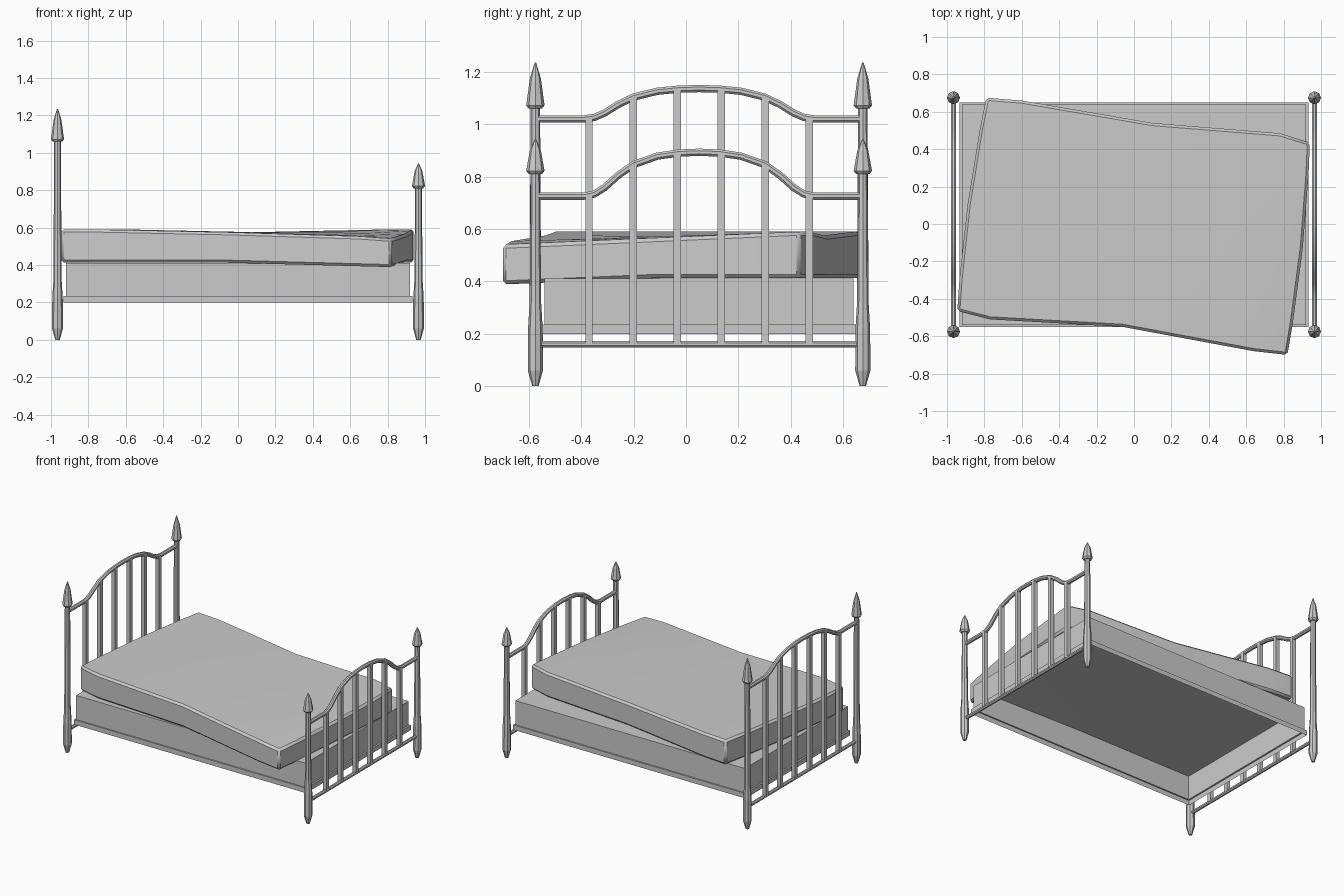
import bpy
import bmesh
from math import cos, sin, pi
from mathutils import Vector

if "Cube" in bpy.data.objects:
    bpy.data.objects.remove(bpy.data.objects["Cube"], do_unlink=True)

CY = 0.05          # middle of the frame across the bed
END_X = 0.965      # distance of head and foot ends
POST_Y = 0.625     # post offset from the frame middle

grey = bpy.data.materials.new("light_grey")
grey.use_nodes = True
grey.diffuse_color = (0.6, 0.6, 0.6, 1)
bsdf = next(n for n in grey.node_tree.nodes if n.type == 'BSDF_PRINCIPLED')
bsdf.inputs["Base Color"].default_value = (0.6, 0.6, 0.6, 1)


def finish(bm, name):
    """Turn a bmesh into a coloured object."""
    bmesh.ops.recalc_face_normals(bm, faces=bm.faces)
    mesh = bpy.data.meshes.new(name)
    bm.to_mesh(mesh)
    bm.free()
    obj = bpy.data.objects.new(name, mesh)
    bpy.context.collection.objects.link(obj)
    mesh.materials.append(grey)
    return obj


def smooth(obj, angle):
    bpy.ops.object.select_all(action='DESELECT')
    obj.select_set(True)
    bpy.context.view_layer.objects.active = obj
    bpy.ops.object.shade_smooth_by_angle(angle=angle)


def loft(bm, rings, cap_start=True, cap_end=True):
    """Bridge rings of points with quads."""
    loops = [[bm.verts.new(p) for p in ring] for ring in rings]
    n = len(loops[0])
    for a, b in zip(loops, loops[1:]):
        for i in range(n):
            j = (i + 1) % n
            bm.faces.new((a[i], a[j], b[j], b[i]))
    if cap_start:
        bm.faces.new(loops[0])
    if cap_end:
        bm.faces.new(loops[-1])


def post(name, x, y, base, shoulder, tip):
    """Eight-sided post with a spear finial."""
    profile = [(0.012, 0), (0.029, 0.06), (0.028, 0.22), (0.022, 0.32),
               (0.018, base), (0.026, base), (0.035, base + 0.012),
               (0.021, shoulder), (0.003, tip)]
    bm = bmesh.new()
    loft(bm, [[(x + r * cos(k * pi / 4), y + r * sin(k * pi / 4), z)
               for k in range(8)] for r, z in profile])
    finish(bm, name)


def tube(name, x, path, radius):
    """Eight-sided tube along a path of (y, z) in the plane of one end."""
    pts = [Vector((x, y, z)) for y, z in path]
    rings = []
    for i, p in enumerate(pts):
        t = (pts[min(i + 1, len(pts) - 1)] - pts[max(i - 1, 0)]).normalized()
        side = Vector((1, 0, 0))
        up = side.cross(t)
        rings.append([p + radius * (side * cos((k + .5) * pi / 4) + up * sin((k + .5) * pi / 4))
                      for k in range(8)])
    bm = bmesh.new()
    loft(bm, rings)
    smooth(finish(bm, name), 0.6)


# Arch shape: offset from the middle and share of the rise
ARCH = [(0, 1), (0.08, 0.98), (0.16, 0.91), (0.25, 0.72), (0.31, 0.47),
        (0.36, 0.2), (0.40, 0.05), (0.44, 0), (POST_Y, 0)]


def arch_height(offset, low, rise):
    for (a, ra), (b, rb) in zip(ARCH, ARCH[1:]):
        if a <= offset <= b:
            return low + rise * (ra + (rb - ra) * (offset - a) / (b - a))


def bed_end(name, x, low, rise, base, shoulder, tip):
    """Two posts, an arched rail, a straight rail and six bars."""
    for side, label in ((-1, "right"), (1, "left")):
        post(f"{name}_{label}_post", x, CY + side * POST_Y, base, shoulder, tip)
    half = [(o, low + rise * s) for o, s in ARCH]
    path = [(CY - o, z) for o, z in reversed(half)] + [(CY + o, z) for o, z in half[1:]]
    tube(f"{name}_arched_rail", x, path, 0.015)
    tube(f"{name}_low_rail", x, [(CY - POST_Y, 0.16), (CY + POST_Y, 0.16)], 0.013)
    for i in range(6):
        offset = (i - 2.5) * 0.168
        top = arch_height(abs(offset), low, rise)
        y, w = CY + offset, 0.014
        square = [(-w, -w), (w, -w), (w, w), (-w, w)]
        bm = bmesh.new()
        loft(bm, [[(x + a, y + b, z) for a, b in square] for z in (0.16, top)])
        finish(bm, f"{name}_bar_{i + 1}")


bed_end("headboard", -END_X, 1.02, 0.116, 1.06, 1.175, 1.235)
bed_end("footboard", END_X, 0.725, 0.168, 0.81, 0.90, 0.942)

# Box base: open underneath, with a raised strip along its lower edge
bm = bmesh.new()
steps = [(0.932, 0.6, 0.2), (0.932, 0.6, 0.235), (0.92, 0.59, 0.235), (0.92, 0.59, 0.41)]
loft(bm, [[(sx * hx, CY + sy * hy, z) for sx, sy in ((-1, -1), (1, -1), (1, 1), (-1, 1))]
          for hx, hy, z in steps], cap_start=False)
finish(bm, "box_base")

# Mattress: crooked slab, matching stations along its front and back edges
front = [(-0.945, -0.465, 0.59), (-0.77, -0.51, 0.59), (-0.06, -0.55, 0.575),
         (0.64, -0.68, 0.553), (0.82, -0.70, 0.54)]
back = [(-0.79, 0.675, 0.59), (-0.6, 0.66, 0.59), (0.1, 0.54, 0.575),
        (0.78, 0.485, 0.59), (0.94, 0.435, 0.59)]
front_floor = [0.412, 0.412, 0.412, 0.393, 0.388]
bow = [-0.022, -0.01, 0, 0.01, 0.022]
bm = bmesh.new()
layers = []
for is_top in (False, True):
    rows = []
    for f, b, floor, bend in zip(front, back, front_floor, bow):
        row = []
        for t in (0, 0.15, 0.5, 0.85, 1):
            p = Vector(f).lerp(Vector(b), t)
            p.x += bend * 4 * t * (1 - t)
            if not is_top:
                p.z = floor + (0.412 - floor) * min(1, 2 * t)
            row.append(bm.verts.new(p))
        rows.append(row)
    layers.append(rows)
    for r0, r1 in zip(rows, rows[1:]):
        for i in range(4):
            bm.faces.new((r0[i], r1[i], r1[i + 1], r0[i + 1]))


def rim(rows):
    return ([r[0] for r in rows] + rows[-1][1:] +
            [r[-1] for r in reversed(rows[:-1])] + rows[0][-2:0:-1])


low, high = rim(layers[0]), rim(layers[1])
for i in range(len(low)):
    bm.faces.new((low[i - 1], low[i], high[i], high[i - 1]))
mattress = finish(bm, "mattress")
bevel = mattress.modifiers.new("soft_edges", 'BEVEL')
bevel.width = 0.014
bevel.segments = 1
bevel.limit_method = 'ANGLE'
bevel.angle_limit = 0.9
smooth(mattress, 0.5)
